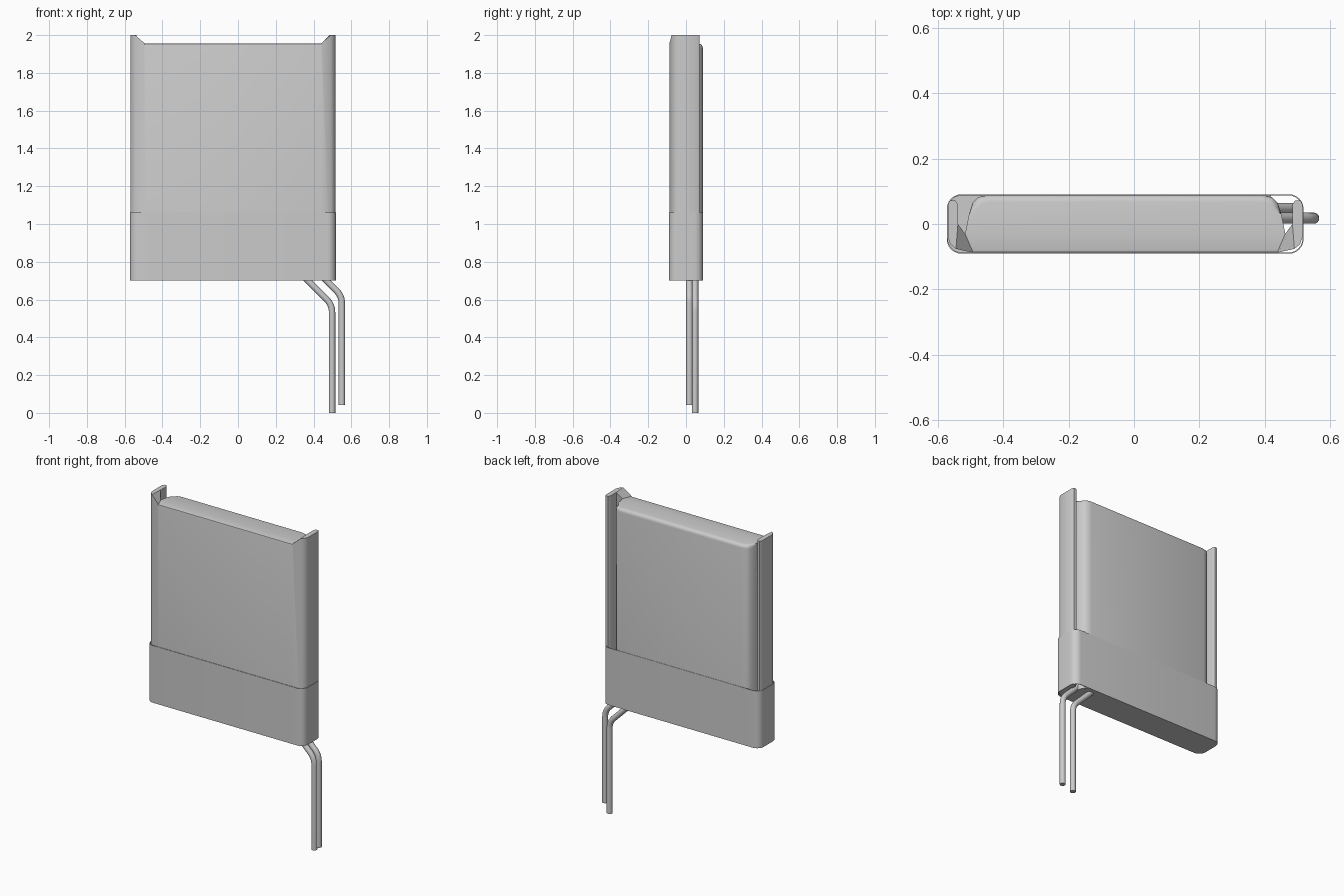
import bpy, bmesh, math
from mathutils import Vector

cube = bpy.data.objects.get("Cube")
if cube:
    bpy.data.objects.remove(cube)

CX, BASE, LIP, TOP, RIM = -0.027, 0.70, 1.06, 1.955, 2.0

grey = bpy.data.materials.new("plain grey")
grey.use_nodes = True
colour = (0.6, 0.6, 0.6, 1)
grey.diffuse_color = colour
grey.node_tree.nodes["Principled BSDF"].inputs["Base Color"].default_value = colour


def finish(bm, name):
    bmesh.ops.recalc_face_normals(bm, faces=bm.faces)
    mesh = bpy.data.meshes.new(name)
    bm.to_mesh(mesh)
    bm.free()
    obj = bpy.data.objects.new(name, mesh)
    bpy.context.collection.objects.link(obj)
    mesh.materials.append(grey)
    bpy.ops.object.select_all(action="DESELECT")
    bpy.context.view_layer.objects.active = obj
    obj.select_set(True)
    bpy.ops.object.shade_smooth_by_angle(angle=math.radians(35))
    return obj


# Body: flat core with a grooved rail along each side
half = [(0.465, -0.088), (0.518, -0.076), (0.535, -0.062), (0.543, -0.04),
        (0.543, 0.06), (0.536, 0.072), (0.52, 0.072), (0.512, 0.06),
        (0.512, 0.0), (0.49, -0.03), (0.478, 0.03), (0.467, 0.065),
        (0.45, 0.082), (0.42, 0.089)]
n = len(half)
bm = bmesh.new()
rings = []
for level in (BASE, TOP):
    ring = []
    for side in (1, -1):
        for i, (x, y) in enumerate(half):
            z = RIM if level == TOP and 1 <= i <= 8 else level
            ring.append(bm.verts.new((CX + side * x, y, z)))
    rings.append((ring[:n], ring[n:]))
for (r, l) in rings:
    for s in (r, l):
        bm.faces.new(s[1:9])
        bm.faces.new([s[0], s[1], s[8], s[9]])
    bm.faces.new([r[0]] + r[9:] + l[:8:-1] + [l[0]])
loops = [ring[0] + ring[1][::-1] for ring in rings]
for i in range(2 * n):
    j = (i + 1) % (2 * n)
    bm.faces.new([loops[0][i], loops[0][j], loops[1][j], loops[1][i]])

# Rounded back edge and small front chamfer on the core top
bm.edges.ensure_lookup_table()
top_edges = [e for e in bm.edges if all(abs(v.co.z - TOP) < 1e-4 for v in e.verts)]
back = [e for e in top_edges if all(v.co.y > 0.02 for v in e.verts)]
front = [e for e in top_edges if all(v.co.y < -0.08 for v in e.verts)]
bmesh.ops.bevel(bm, geom=back, offset=0.022, segments=4, profile=0.5,
                affect="EDGES", clamp_overlap=False)
bmesh.ops.bevel(bm, geom=[e for e in front if e.is_valid], offset=0.008,
                segments=2, profile=0.5, affect="EDGES")
finish(bm, "body")

# Sleeve: open thin band with rounded corners around the lower body
HX, HY, R = 0.546, 0.091, 0.045
outline = []
for k, (sx, sy) in enumerate([(1, 1), (-1, 1), (-1, -1), (1, -1)]):
    for s in range(7):
        a = math.pi / 2 * (k + s / 6)
        outline.append((CX + sx * (HX - R) + R * math.cos(a),
                        sy * (HY - R) + R * math.sin(a)))


def band(name, inset):
    bm = bmesh.new()
    rows = []
    for d in (0, inset):
        for z in (BASE, LIP):
            rows.append([bm.verts.new((CX + (x - CX) * (1 - d / HX), y * (1 - d / HY), z))
                         for x, y in outline])
    for a, b in ((0, 1), (1, 3), (3, 2), (2, 0)):
        for i in range(len(outline)):
            j = (i + 1) % len(outline)
            bm.faces.new([rows[a][i], rows[a][j], rows[b][j], rows[b][i]])
    return finish(bm, name)


band("sleeve", 0.003)

# Bottom plate, leaving the wire end open
bm = bmesh.new()
for z in (BASE, BASE + 0.004):
    bm.faces.new([bm.verts.new((min(x, 0.42), y, z)) for x, y in outline[6:22]])
finish(bm, "bottom_plate")


# Wires: bent round leads below the sleeve
def wire(name, points, radius=0.017, bend=0.04):
    p = [Vector(q) for q in points]
    into, out = (p[0] - p[1]).normalized(), (p[2] - p[1]).normalized()
    a, b = p[1] + into * bend, p[1] + out * bend
    path = [p[0]]
    for s in range(7):
        t = s / 6
        path.append(a * (1 - t) ** 2 + p[1] * 2 * t * (1 - t) + b * t * t)
    path.append(p[2])
    bm = bmesh.new()
    rows = []
    for i, c in enumerate(path):
        d = (path[min(i + 1, len(path) - 1)] - path[max(i - 1, 0)]).normalized()
        v = Vector((0, 1, 0))
        u = v.cross(d)
        rows.append([bm.verts.new(c + radius * (u * math.cos(k * math.pi / 8)
                                                + v * math.sin(k * math.pi / 8)))
                     for k in range(16)])
    for lo, hi in zip(rows, rows[1:]):
        for k in range(16):
            m = (k + 1) % 16
            bm.faces.new([lo[k], lo[m], hi[m], hi[k]])
    bm.faces.new(rows[0])
    bm.faces.new(rows[-1])
    finish(bm, name)


wire("long_wire", [(0.498, 0.048, 0), (0.498, 0.048, 0.572), (0.34, 0.048, 0.73)])
wire("short_wire", [(0.55, 0.018, 0.042), (0.55, 0.018, 0.618), (0.438, 0.018, 0.73)])
